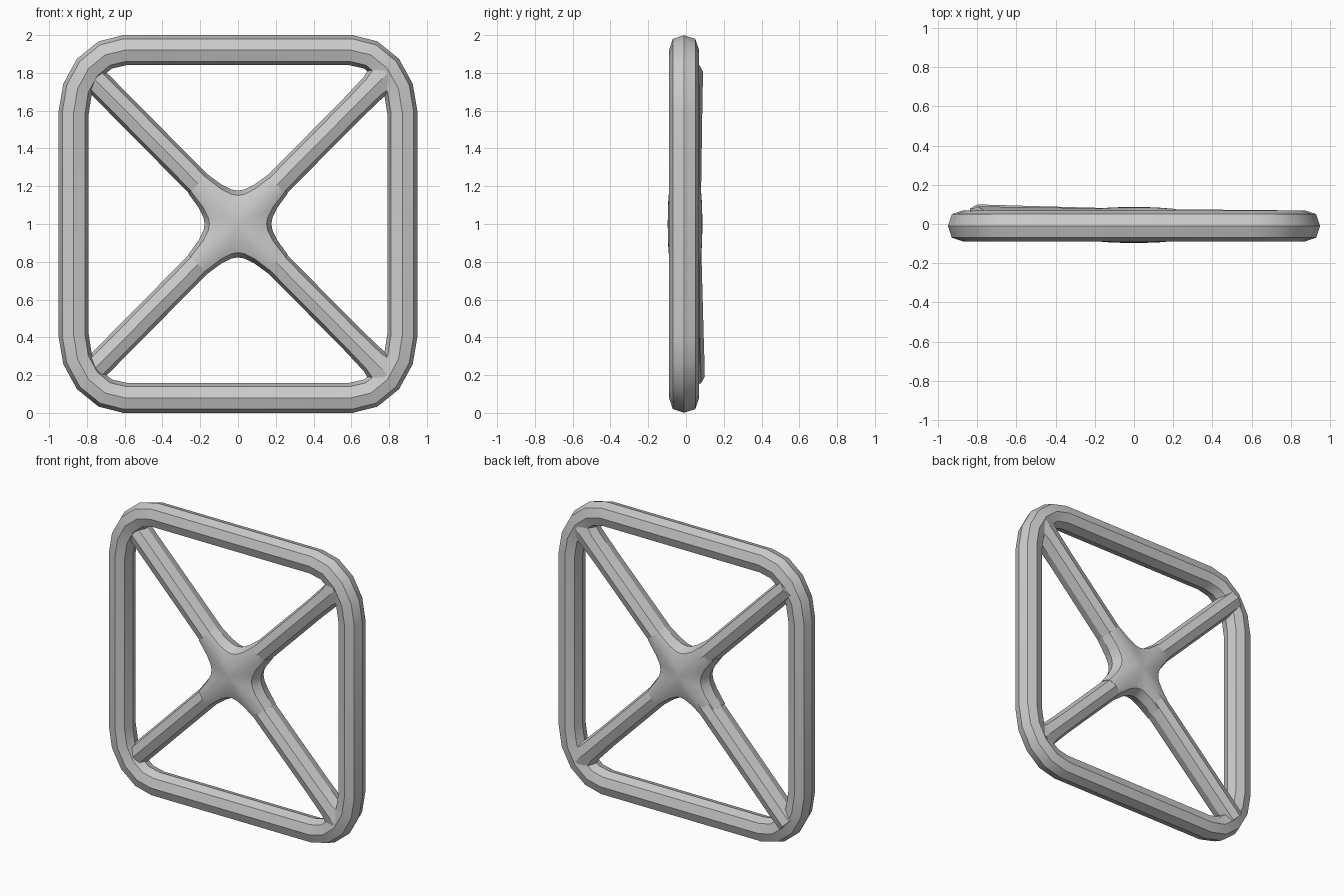
import bpy, bmesh, math
from mathutils import Vector

if "Cube" in bpy.data.objects:
    bpy.data.objects.remove(bpy.data.objects["Cube"])

# Softened-square bar section: (in-plane, depth), times the half size
SECTION = [(1, 0), (.75, .75), (0, 1), (-.75, .75),
           (-1, 0), (-.75, -.75), (0, -1), (.75, -.75)]


def finish(bm, name):
    bmesh.ops.remove_doubles(bm, verts=bm.verts, dist=1e-4)
    bmesh.ops.recalc_face_normals(bm, faces=bm.faces)
    me = bpy.data.meshes.new(name)
    bm.to_mesh(me)
    bm.free()
    ob = bpy.data.objects.new(name, me)
    bpy.context.collection.objects.link(ob)
    bpy.ops.object.select_all(action='DESELECT')
    ob.select_set(True)
    bpy.context.view_layer.objects.active = ob
    bpy.ops.object.shade_smooth_by_angle(angle=math.radians(32))
    return ob


def sweep(name, path, widths, depths, closed=False):
    """Sweep the bar section along a path lying close to the XZ plane."""
    bm = bmesh.new()
    pts = [Vector(p) for p in path]
    n = len(pts)
    rings = []
    for i, p in enumerate(pts):
        a = pts[i - 1] if closed or i > 0 else p
        b = pts[(i + 1) % n] if closed or i < n - 1 else p
        if closed:
            t = (p - a).normalized() + (b - p).normalized()
        else:
            t = b - a
        side = t.cross(Vector((0, 1, 0))).normalized()
        rings.append([bm.verts.new(p + side * u * widths[i] + Vector((0, v * depths[i], 0)))
                      for u, v in SECTION])
    m = len(SECTION)
    for i in range(n if closed else n - 1):
        r, s = rings[i], rings[(i + 1) % n]
        for j in range(m):
            k = (j + 1) % m
            bm.faces.new((r[j], r[k], s[k], s[j]))
    if not closed:
        bm.faces.new(rings[0])
        bm.faces.new(rings[-1])
    return finish(bm, name)


# Rounded rectangular frame
H, RX, RZ, STEPS = .08, .27, .33, 4
path = []
for q in range(4):
    sx = 1 if q in (0, 3) else -1
    sz = 1 if q < 2 else -1
    for i in range(STEPS + 1):
        a = math.pi / 2 * (q + i / STEPS)
        path.append((sx * (.87 - RX) + RX * math.cos(a), -.01,
                     1 + sz * (.92 - RZ) + RZ * math.sin(a)))
sweep("frame", path, [H] * len(path), [H] * len(path), closed=True)

# Diagonal spokes: flared into the right corners, lapped behind the left ones
HUB_Y = -.005
for name, sx, sz, end_y in (("spoke_upper_right", 1, 1, -.01),
                            ("spoke_lower_right", 1, -1, -.01),
                            ("spoke_upper_left", -1, 1, .01),
                            ("spoke_lower_left", -1, -1, .02)):
    ds = (.1, .6, .72, .79) if sx > 0 else (.1, .6, .72, .80)
    ws = (.07, .07, .075, .10) if sx > 0 else (.07, .07, .07, .068)
    pts = [(sx * d, HUB_Y + (end_y - HUB_Y) * d / .79, 1 + sz * d * 1.01) for d in ds]
    sweep(name, pts, ws, (.082, .08, .08, .079))

# Central hub: stacked four-armed outlines with filleted valleys
bm = bmesh.new()
loops = []
for h, y in ((0, -.09), (.054, -.066), (.072, 0), (.054, .066), (0, .09)):
    loop = []
    for q in range(4):
        a = math.pi / 4 + q * math.pi / 2
        e = h + .053
        for u, v in ((.30, -h), (.30, h), (e + .085, h + .014),
                     (e + .03, h + .032), (e, e), (h + .032, e + .03), (h + .014, e + .085)):
            yy = y * (.91 if u == .30 else 1)
            loop.append(bm.verts.new((u * math.cos(a) - v * math.sin(a), HUB_Y + yy,
                                      1 + u * math.sin(a) + v * math.cos(a))))
    loops.append(loop)
for r, s in zip(loops, loops[1:]):
    for j in range(len(r)):
        k = (j + 1) % len(r)
        bm.faces.new((r[j], r[k], s[k], s[j]))
for loop, y in ((loops[0], -.092), (loops[-1], .092)):
    c = bm.verts.new((0, HUB_Y + y, 1))
    for j in range(len(loop)):
        bm.faces.new((loop[j], loop[(j + 1) % len(loop)], c))
finish(bm, "hub")
